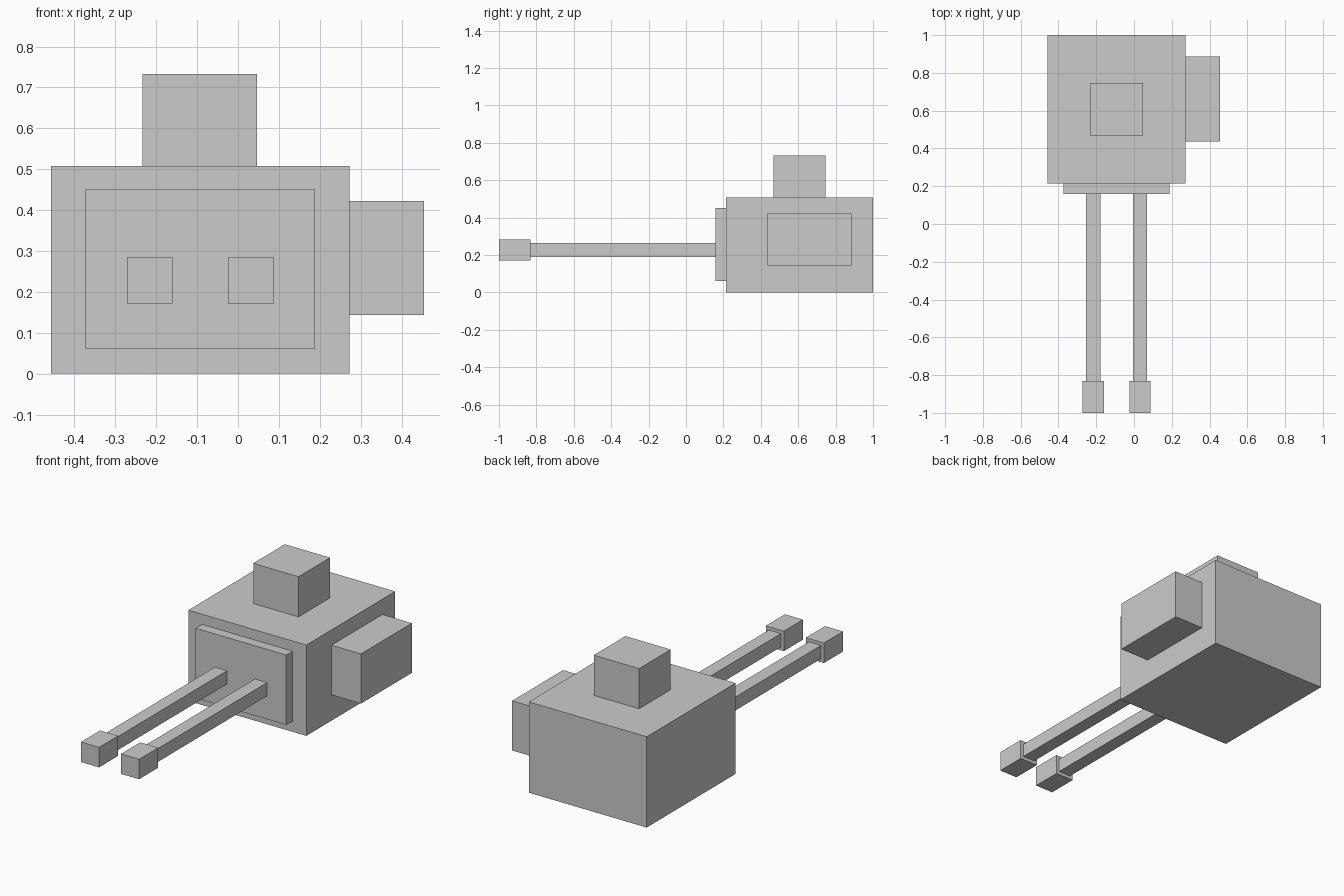
import bpy
import bmesh
from mathutils import Vector

if "Cube" in bpy.data.objects:
    bpy.data.objects.remove(bpy.data.objects["Cube"])

grey = bpy.data.materials.new("light_grey")
grey.diffuse_color = (0.6, 0.6, 0.6, 1)
grey.use_nodes = True
grey.node_tree.nodes["Principled BSDF"].inputs["Base Color"].default_value = grey.diffuse_color


def box(name, lo, hi):
    """Axis-aligned box between two corners."""
    lo, hi = Vector(lo), Vector(hi)
    mesh = bpy.data.meshes.new(name)
    bm = bmesh.new()
    bmesh.ops.create_cube(bm, size=1)
    bmesh.ops.scale(bm, vec=hi - lo, verts=bm.verts)
    bm.to_mesh(mesh)
    bm.free()
    mesh.materials.append(grey)
    obj = bpy.data.objects.new(name, mesh)
    obj.location = (lo + hi) / 2
    bpy.context.collection.objects.link(obj)
    return obj


# Turret body, front plate, top hatch and side box
box("turret_body", (-0.457, 0.214, 0), (0.273, 1.0, 0.508))
box("front_plate", (-0.373, 0.158, 0.06), (0.188, 0.214, 0.451))
box("top_hatch", (-0.233, 0.468, 0.508), (0.047, 0.747, 0.733))
box("side_box", (0.273, 0.437, 0.144), (0.455, 0.887, 0.422))

# Twin barrels with square muzzles
z = 0.2275
for side, x in (("left", -0.216), ("right", 0.032)):
    r, m = 0.0375, 0.056
    box(side + "_barrel", (x - r, -0.831, z - r), (x + r, 0.158, z + r))
    box(side + "_muzzle", (x - m, -1.0, z - m), (x + m, -0.831, z + m))
